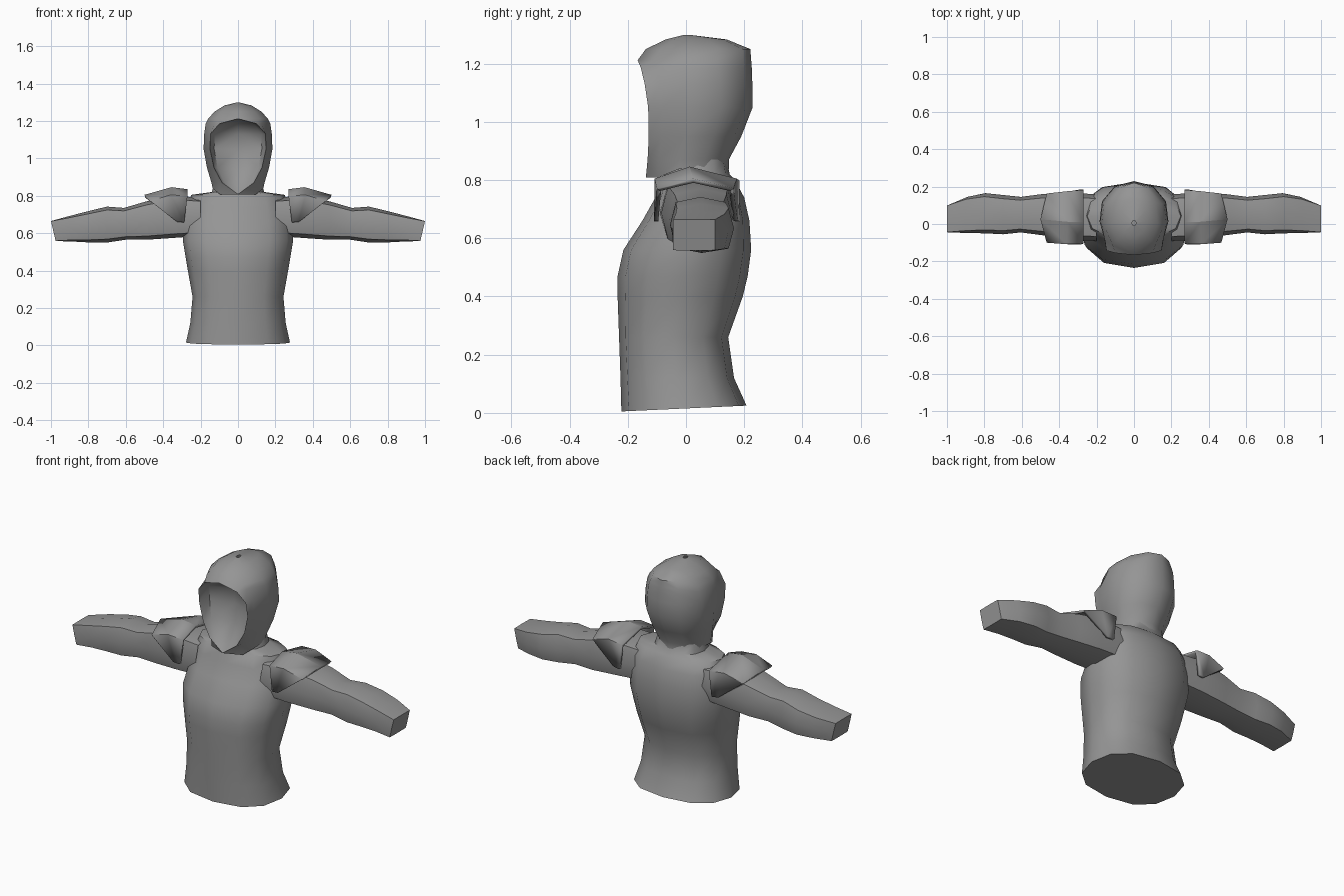
import bpy, bmesh, math

if "Cube" in bpy.data.objects:
    bpy.data.objects.remove(bpy.data.objects["Cube"])

cloth = bpy.data.materials.new("grey cloth")
cloth.diffuse_color = (0.3, 0.3, 0.3, 1)
cloth.use_nodes = True
cloth.node_tree.nodes["Principled BSDF"].inputs["Base Color"].default_value = cloth.diffuse_color


def finish(name, bm, angle=50):
    """Clean the mesh, make the object and smooth it."""
    bmesh.ops.remove_doubles(bm, verts=bm.verts, dist=0.0005)
    bmesh.ops.recalc_face_normals(bm, faces=bm.faces)
    me = bpy.data.meshes.new(name)
    bm.to_mesh(me)
    bm.free()
    me.materials.append(cloth)
    ob = bpy.data.objects.new(name, me)
    bpy.context.collection.objects.link(ob)
    bpy.ops.object.select_all(action='DESELECT')
    ob.select_set(True)
    bpy.context.view_layer.objects.active = ob
    bpy.ops.object.shade_smooth_by_angle(angle=math.radians(angle))
    return ob


def skin(bm, rows, closed):
    """Join successive rows of points with faces."""
    vs = [[bm.verts.new(p) for p in row] for row in rows]
    n = len(vs[0])
    for a, b in zip(vs, vs[1:]):
        for i in range(n if closed else n - 1):
            j = (i + 1) % n
            bm.faces.new((a[i], a[j], b[j], b[i]))
    return vs


def power(v, e):
    return math.copysign(abs(v) ** e, v)


# Torso: height, half width, front y, back y, front-to-back lift
bm = bmesh.new()
rows = []
for z, w, f, b, lift in [(0.015, .278, -.222, .208, .01), (.12, .255, -.225, .165, 0),
                         (.26, .243, -.23, .145, 0), (.4, .268, -.235, .195, 0),
                         (.47, .28, -.235, .212, 0), (.56, .295, -.215, .224, 0),
                         (.66, .288, -.15, .218, 0), (.74, .272, -.105, .2, 0),
                         (.805, .25, -.08, .165, 0), (.82, .14, -.075, .15, 0),
                         (.87, .125, -.06, .14, 0)]:
    ring = []
    for i in range(12):
        t = math.tau * i / 12
        c, s = power(math.cos(t), .8), power(math.sin(t), .9)
        ring.append((w * c, (f + b) / 2 + (b - f) / 2 * s, z + lift * s))
    rows.append(ring)
vs = skin(bm, rows, True)
bm.faces.new(vs[0])
finish("torso", bm)

# Sleeves: top x, bottom x, front y, back y, bottom z, top z, squareness
sleeve = [(.2, .2, -.09, .16, .585, .79, .6), (.34, .34, -.085, .165, .575, .8, .6),
          (.49, .49, -.06, .16, .565, .77, .6), (.61, .6, -.045, .145, .565, .735, .6),
          (.7, .7, -.055, .155, .55, .742, .6), (.8, .79, -.05, .165, .55, .718, .55),
          (.9, .88, -.048, .145, .555, .692, .4), (1.0, .975, -.045, .1, .558, .665, .05)]
for side, label in ((1, "left"), (-1, "right")):
    bm = bmesh.new()
    rows = []
    for xt, xb, f, b, lo, hi, e in sleeve:
        ring = []
        for i in range(8):
            t = math.tau * i / 8
            c, s = (power(round(k, 6), e) if k else 0 for k in (math.cos(t), math.sin(t)))
            c = 0 if abs(math.cos(t)) < .01 else c
            s = 0 if abs(math.sin(t)) < .01 else s
            x = (xt + xb) / 2 + (xt - xb) / 2 * s
            ring.append((side * x, (f + b) / 2 + (b - f) / 2 * c, (lo + hi) / 2 + (hi - lo) / 2 * s))
        rows.append(ring)
    vs = skin(bm, rows, True)
    bm.faces.new(vs[-1])
    finish(label + "_sleeve", bm)

    # Shoulder guard: an angular cap, open underneath
    bm = bmesh.new()
    guard = [
        [(.288, -.11, .658), (.27, -.105, .798), (.27, .01, .835), (.27, .183, .798), (.288, .185, .658)],
        [(.325, -.11, .66), (.36, -.108, .805), (.355, .012, .846), (.36, .175, .805), (.325, .178, .66)],
        [(.465, -.1, .768), (.467, -.1, .772), (.5, .025, .805), (.467, .163, .772), (.465, .163, .768)]]
    skin(bm, [[(side * x, y, z) for x, y, z in r] for r in guard], False)
    ob = finish(label + "_shoulder_guard", bm, 30)
    mod = ob.modifiers.new("thickness", 'SOLIDIFY')
    mod.thickness = .015
    # thickness goes towards the arm whichever way the normals face
    up = sum(p.normal.z * p.area for p in ob.data.polygons)
    mod.offset = -1 if up > 0 else 1

# Hood: height, rim x, rim y, half width, back y, face depth y
hood = [(.808, 0, -.138, .135, .148, -.138), (.87, .085, -.132, .142, .147, -.09),
        (.95, .128, -.128, .166, .19, -.05), (1.05, .15, -.13, .184, .229, -.03),
        (1.13, .147, -.142, .181, .228, -.035), (1.185, .1, -.155, .173, .226, -.07),
        (1.212, 0, -.166, .16, .224, -.166), (1.25, 0, -.138, .125, .221, 0),
        (1.283, 0, -.07, .072, .14, 0), (1.298, 0, -.01, .01, .02, 0)]
bm = bmesh.new()
for side in (1, -1):
    shell = []
    for z, rx, ry, w, b, d in hood:
        mid = (ry + b) / 2
        half = (b - ry) / 2
        pts = [(rx, ry), (max(rx + .008, w * .72), mid - half * .72), (w, mid - half * .2),
               (w * .93, mid + half * .4), (w * .55, mid + half * .86), (0, b)]
        drop = .03 if z < .82 else 0
        shell.append([(side * x, y, z + drop * (k > 1)) for k, (x, y) in enumerate(pts)])
    skin(bm, shell, False)
    # Hollow face opening behind the rim
    face = [[(side * rx, ry, z), (side * rx * .85, ry + (d - ry) * .6, z), (0, d, z)]
            for z, rx, ry, w, b, d in hood[:7]]
    skin(bm, face, False)
bmesh.ops.remove_doubles(bm, verts=bm.verts, dist=.0005)
bmesh.ops.dissolve_degenerate(bm, edges=bm.edges, dist=.0004)
finish("hood", bm)
